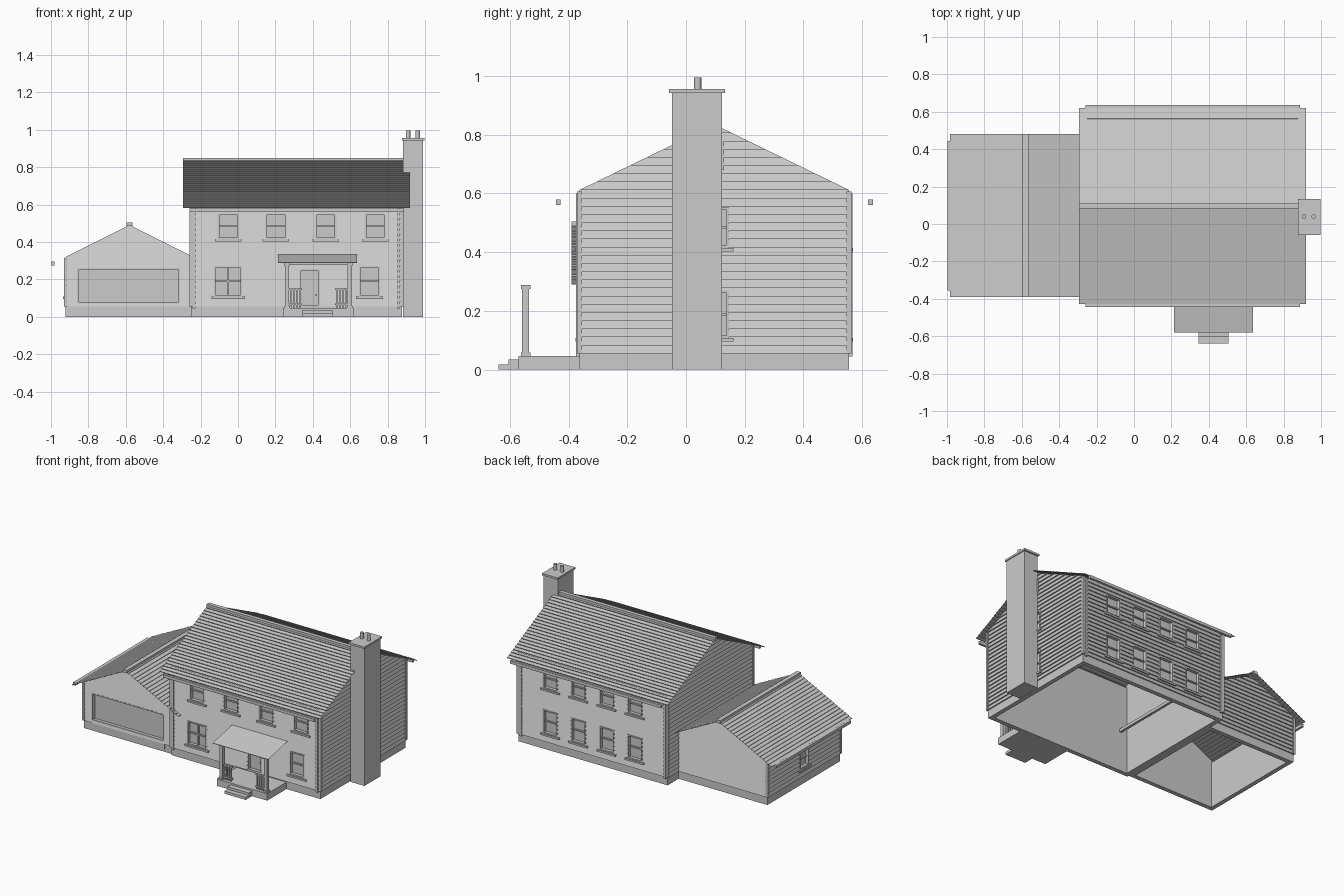
import bpy, bmesh, math
from mathutils import Vector

cube = bpy.data.objects.get("Cube")
if cube:
    bpy.data.objects.remove(cube, do_unlink=True)

GREY = (0.6, 0.6, 0.6, 1)
mat = bpy.data.materials.new("plain_grey")
mat.use_nodes = True
mat.diffuse_color = GREY
mat.node_tree.nodes["Principled BSDF"].inputs["Base Color"].default_value = GREY


def finish(bm, name):
    me = bpy.data.meshes.new(name)
    bm.to_mesh(me)
    bm.free()
    me.materials.append(mat)
    ob = bpy.data.objects.new(name, me)
    bpy.context.collection.objects.link(ob)
    return ob


def quad(bm, pts, hint):
    # face turned towards the hint direction
    f = bm.faces.new([bm.verts.new(p) for p in pts])
    f.normal_update()
    if f.normal.dot(Vector(hint)) < 0:
        f.normal_flip()


def add_box(bm, x0, x1, y0, y1, z0, z1):
    res = bmesh.ops.create_cube(bm, size=1)
    for v in res["verts"]:
        v.co = ((x0 + x1) / 2 + v.co.x * (x1 - x0), (y0 + y1) / 2 + v.co.y * (y1 - y0),
                (z0 + z1) / 2 + v.co.z * (z1 - z0))


def boxes(name, *items):
    bm = bmesh.new()
    for b in items:
        add_box(bm, *b)
    return finish(bm, name)


class Side:
    """A vertical wall plane: u runs along it, out points away from the house."""
    def __init__(self, axis, pos, sign):
        self.axis, self.pos, self.sign = axis, pos, sign
        self.n = Vector((0, sign, 0)) if axis == "y" else Vector((sign, 0, 0))

    def pt(self, u, out, z):
        d = self.pos + self.sign * out
        return (u, d, z) if self.axis == "y" else (d, u, z)

    def box(self, bm, u0, u1, o0, o1, z0, z1):
        a, b = self.pt(u0, o0, z0), self.pt(u1, o1, z1)
        add_box(bm, min(a[0], b[0]), max(a[0], b[0]), min(a[1], b[1]), max(a[1], b[1]), z0, z1)


COURSE, LIP, THICK, BASE = 0.0278, 0.008, 0.03, 0.055


def skin(bm, s, u0, u1, top, gable, holes, lip, off, facing):
    # rows of boards, split round the openings and trimmed to the gable
    apex, slope = gable if gable else (0, 0)
    lo = lambda z: max(u0, apex - (top - z) / slope) if gable else u0
    hi = lambda z: min(u1, apex + (top - z) / slope) if gable else u1
    rows = [BASE + k * COURSE for k in range(int((top - BASE) / COURSE) + 1)]
    cuts = set(rows + [top] + [z for h in holes for z in h[2:4]])
    if gable:
        cuts |= {top - slope * (apex - u0), top - slope * (u1 - apex)}
    cuts = sorted(cuts)
    for a, b in zip(cuts, cuts[1:]):
        if b - a < 1e-5:
            continue
        mid = (a + b) / 2
        start = BASE + math.floor((mid - BASE) / COURSE) * COURSE
        oa, ob = (off + lip * (1 - (z - start) / COURSE) for z in (a, b))
        ends = [None]
        for h in sorted(h for h in holes if h[2] < mid < h[3]):
            ends += [h[0], h[1]]
        ends.append(None)
        for l, r in zip(ends[::2], ends[1::2]):
            la, lb = (lo(a), lo(b)) if l is None else (l, l)
            ra, rb = (hi(a), hi(b)) if r is None else (r, r)
            pts = [s.pt(la, oa, a), s.pt(ra, oa, a), s.pt(rb, ob, b), s.pt(lb, ob, b)]
            quad(bm, pts if rb - lb > 1e-4 else pts[:3], s.n * facing)
            if lip and abs(a - start) < 1e-5:
                quad(bm, [s.pt(la, off, a), s.pt(ra, off, a), s.pt(ra, oa, a), s.pt(la, oa, a)], (0, 0, -1))


def wall(name, s, u0, u1, top, gable=None, holes=()):
    bm = bmesh.new()
    skin(bm, s, u0, u1, top, gable, holes, LIP, 0, 1)
    skin(bm, s, u0, u1, top, gable, holes, 0, -THICK, -1)
    finish(bm, name)


def window(name, s, hole, bars=0, sill=True):
    # casing, pane, meeting rail, optional upright bar and sill
    u0, u1, z0, z1 = hole
    w, mid, c = 0.009, (z0 + z1) / 2, (u0 + u1) / 2
    bm = bmesh.new()
    s.box(bm, u0, u1, -THICK, -0.016, z0, z1)
    for a, b in ((u0, u0 + w), (u1 - w, u1)):
        s.box(bm, a, b, -THICK, 0.006, z0, z1)
    for a, b in ((z0, z0 + w), (z1 - w, z1)):
        s.box(bm, u0 + w, u1 - w, -THICK, 0.006, a, b)
    if sill:
        s.box(bm, u0 + w, u1 - w, -0.018, -0.005, mid - 0.004, mid + 0.004)
        s.box(bm, u0 - 0.015, u1 + 0.015, -0.01, 0.014, z0 - 0.012, z0)
    if bars:
        s.box(bm, c - 0.005, c + 0.005, -0.018, -0.003, z0 + w, z1 - w)
    finish(bm, name)


def opening(c, w, z0, z1):
    return (c - w / 2, c + w / 2, z0, z1)


# Wall planes of the main house and the garage
X0, X1, Y0, Y1 = -0.25, 0.877, -0.362, 0.555
G0, GY0, GY1 = -0.922, -0.348, 0.437
EAVE, RIDGE, RY, SLOPE = 0.612, 0.835, 0.0965, 0.486
GR, GX, GS = 0.491, -0.58, 0.5
GEAVE = GR - GS * (GX - G0)
UP, LOW, W = (0.415, 0.553), (0.108, 0.27), 0.112
front, back = Side("y", Y0, -1), Side("y", Y1, 1)
left, right = Side("x", X1, 1), Side("x", X0, -1)
g_front, g_back, g_side = Side("y", GY0, -1), Side("y", GY1, 1), Side("x", G0, -1)

front_win = [opening(c, W, *UP) for c in (-0.053, 0.203, 0.47, 0.733)]
front_win += [opening(-0.053, 0.15, *LOW), opening(0.703, W, *LOW)]
door = (0.328, 0.438, BASE, 0.255)
back_win = [opening(c, W, *z) for c in (-0.005, 0.208, 0.422, 0.635) for z in (UP, LOW)]
end_win = [opening(RY, 0.1, *UP), opening(RY, 0.1, *LOW)]
garage_win = [opening(0.045, 0.1, 0.108, 0.235)]
garage_door = (-0.86, -0.31, 0.07, 0.26)

wall("house_front_wall", front, X0, X1, EAVE, None, front_win + [door])
wall("house_back_wall", back, X0, X1, EAVE, None, back_win)
wall("house_chimney_wall", left, Y0, Y1, RIDGE, (RY, SLOPE), end_win)
wall("house_garage_wall", right, Y0, Y1, RIDGE, (RY, SLOPE))
wall("garage_front_wall", g_front, G0, X0, GR, (GX, GS), [garage_door])
wall("garage_back_wall", g_back, G0, X0, GR, (GX, GS))
wall("garage_side_wall", g_side, GY0, GY1, GEAVE, None, garage_win)

for label, s, group in (("front", front, front_win), ("back", back, back_win),
                        ("end", left, end_win), ("garage", g_side, garage_win)):
    for i, h in enumerate(group):
        window(f"{label}_window_{i + 1}", s, h, bars=h[1] - h[0] > 0.13)
window("front_door", front, door, sill=False)
window("garage_door", g_front, garage_door, sill=False)
boxes("door_knob", (0.415, 0.423, Y0 + 0.005, Y0 + 0.016, 0.115, 0.123))

# Slatted vent high in the chimney gable
bm = bmesh.new()
left.box(bm, RY - 0.033, RY + 0.033, -0.01, 0.01, 0.68, 0.78)
for k in range(6):
    left.box(bm, RY - 0.025, RY + 0.025, 0.01, 0.014, 0.69 + k * 0.014, 0.697 + k * 0.014)
finish(bm, "gable_vent")


# Foundations: rings open underneath
def ring(name, x0, x1, y0, y1):
    t = THICK
    return boxes(name, (x0, x1, y0, y0 + t, 0, BASE), (x0, x1, y1 - t, y1, 0, BASE),
                 (x0, x0 + t, y0 + t, y1 - t, 0, BASE), (x1 - t, x1, y0 + t, y1 - t, 0, BASE))


ring("house_foundation", X0, X1, Y0, Y1)
ring("garage_foundation", G0, X0, GY0, GY1)
boxes("garage_threshold", (-0.86, -0.31, GY0 - 0.005, GY0, 0.016, 0.06))

# Corner boards
for name, x0, x1, y0, y1, top in (("house", X0, X1, Y0, Y1, EAVE), ("garage", G0, G0, GY0, GY1, GEAVE)):
    items = []
    for x in {x0, x1}:
        for y in (y0, y1):
            sx, sy = (1 if x > 0 else -1), (1 if y > 0 else -1)
            xs, ys = sorted((x - sx * 0.008, x + sx * 0.009)), sorted((y - sy * 0.008, y + sy * 0.009))
            items.append((*xs, *ys, BASE, top - 0.005))
    boxes(name + "_corner_boards", *items)


# Roof slopes of overlapping shingle courses
def slope_sheet(name, along, a0, a1, ridge, eave, n, lift=0.006):
    (r, rz), (e, ez) = ridge, eave
    run, drop = e - r, rz - ez
    ln = math.hypot(run, drop)
    nd, nz = drop / ln * (1 if run > 0 else -1), abs(run) / ln
    pt = lambda a, d, z: (a, d, z) if along == "x" else (d, a, z)
    out, down = pt(0, nd, nz), pt(0, run, -drop)
    bm = bmesh.new()
    for i in range(n):
        s, t = i / n, (i + 1) / n
        top = (r + run * s, rz - drop * s)
        low = (r + run * t, rz - drop * t)
        lifted = (low[0] + nd * lift, low[1] + nz * lift)
        quad(bm, [pt(a0, *top), pt(a1, *top), pt(a1, *lifted), pt(a0, *lifted)], out)
        quad(bm, [pt(a0, *lifted), pt(a1, *lifted), pt(a1, *low), pt(a0, *low)], down)
    finish(bm, name)


for name, sgn in (("front", -1), ("back", 1)):
    e = RY + sgn * 0.522
    slope_sheet(f"house_{name}_roof", "x", -0.295, 0.92, (RY, RIDGE + 0.002), (e, RIDGE - 0.522 * SLOPE), 24)
    g = sorted((e + sgn * 0.002, e + sgn * 0.018))
    boxes(f"house_{name}_gutter", (-0.258, 0.887, *g, 0.56, 0.58))
for name, sgn in (("outer", -1), ("inner", 1)):
    e = GX + sgn * 0.402
    slope_sheet(f"garage_{name}_roof", "y", -0.39, 0.48, (GX, GR + 0.002), (e, GR - 0.402 * GS), 18)
    g = sorted((e, e + sgn * 0.016))
    boxes(f"garage_{name}_gutter", (*g, -0.355, 0.445, 0.275, 0.295))
boxes("house_ridge_cap", (-0.295, 0.92, RY - 0.013, RY + 0.013, 0.826, 0.85))
boxes("garage_ridge_cap", (GX - 0.015, GX + 0.015, -0.39, 0.48, 0.484, 0.505))

# Downspouts
for i, x in enumerate((-0.235, 0.857)):
    for name, y in (("front", Y0 - 0.004), ("back", Y1 + 0.004)):
        boxes(f"{name}_downspout_{i + 1}", (x - 0.008, x + 0.008, y - 0.008, y + 0.008, 0.045, 0.6))

# Chimney with cap and two pots
boxes("chimney", (0.883, 0.99, -0.048, 0.123, 0, 0.945))
boxes("chimney_cap", (0.878, 0.996, -0.058, 0.133, 0.942, 0.955))
for i, x in enumerate((0.909, 0.961)):
    bm = bmesh.new()
    bmesh.ops.create_cone(bm, cap_ends=True, segments=16, radius1=0.012, radius2=0.012, depth=0.042)
    bmesh.ops.translate(bm, verts=bm.verts, vec=(x, 0.04, 0.974))
    finish(bm, f"chimney_pot_{i + 1}")

# Porch: floor, steps, posts, railings, beam and lean-to roof
boxes("porch_floor", (0.24, 0.62, -0.57, Y0, 0, 0.047))
boxes("porch_steps", (0.345, 0.505, -0.605, -0.57, 0, 0.035), (0.345, 0.505, -0.638, -0.605, 0, 0.018))
for i, (x, r0, r1) in enumerate(((0.262, 0.272, 0.342), (0.598, 0.518, 0.588))):
    boxes(f"porch_post_{i + 1}", (x - 0.012, x + 0.012, -0.558, -0.534, 0.047, 0.276),
          (x - 0.016, x + 0.016, -0.562, -0.53, 0.047, 0.058), (x - 0.016, x + 0.016, -0.562, -0.53, 0.274, 0.288))
    items = [(r0, r1, -0.553, -0.539, z, z + 0.008) for z in (0.062, 0.142)]
    for k in range(4):
        c = r0 + 0.01 + k * (r1 - r0 - 0.02) / 3
        items.append((c - 0.004, c + 0.004, -0.55, -0.542, 0.047, 0.145))
    boxes(f"porch_railing_{i + 1}", *items)
boxes("porch_beam", (0.25, 0.61, -0.552, -0.54, 0.276, 0.288))
slope_sheet("porch_roof", "x", 0.215, 0.635, (Y0, 0.335), (-0.58, 0.287), 1, 0.003)
